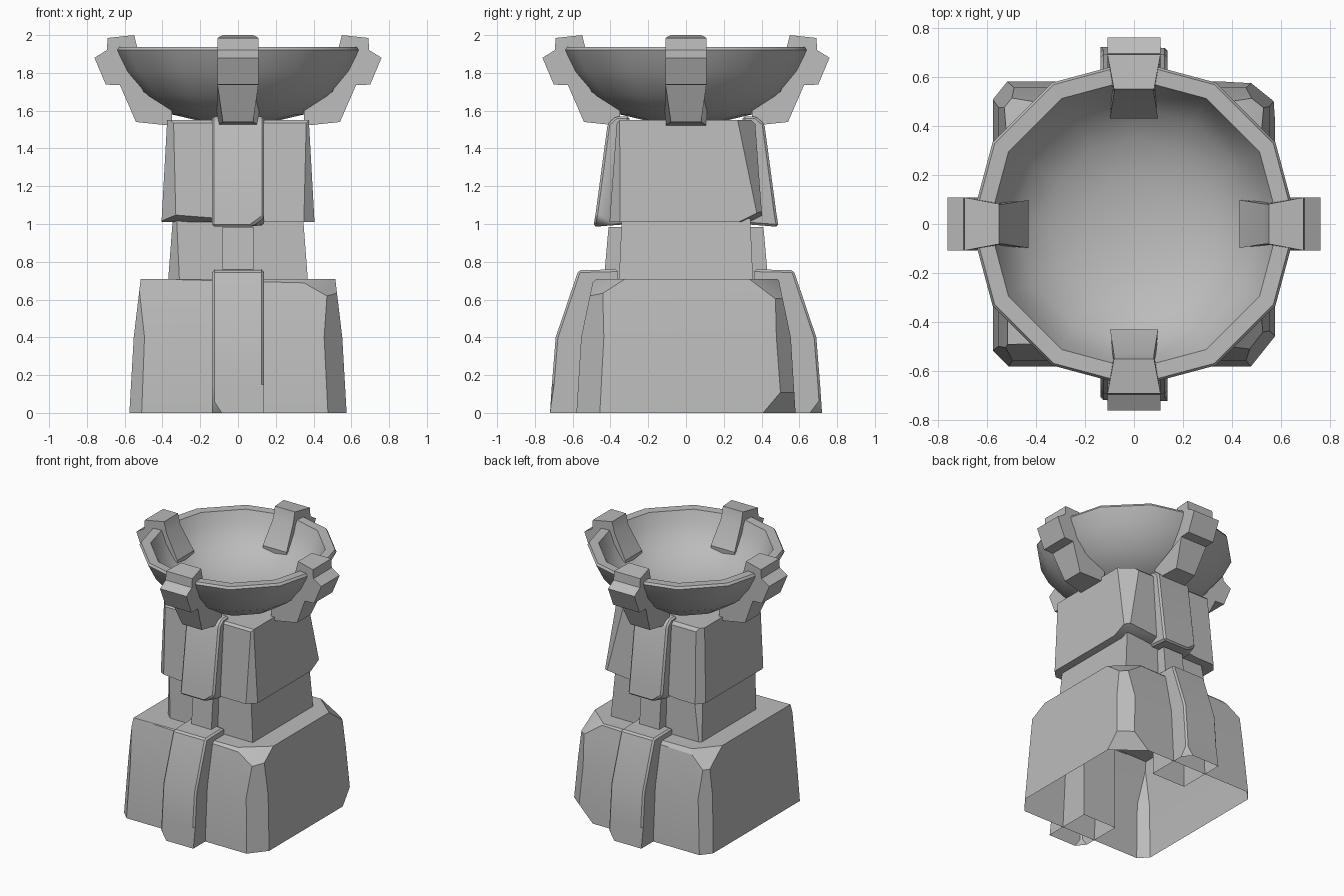
import bpy, bmesh, math
from mathutils import Vector, Matrix

cube = bpy.data.objects.get("Cube")
if cube:
    bpy.data.objects.remove(cube, do_unlink=True)

stone = bpy.data.materials.new("grey stone")
stone.use_nodes = True
GREY = (0.5, 0.5, 0.5, 1)
stone.diffuse_color = GREY
stone.node_tree.nodes["Principled BSDF"].inputs["Base Color"].default_value = GREY


def finish(bm, name, angle=30, turn=0, open_bottom=False):
    """Turn a bmesh into a stone object."""
    if open_bottom:
        low = [f for f in bm.faces if all(v.co.z < 0.001 for v in f.verts)]
        bmesh.ops.delete(bm, geom=low, context='FACES')
    bm.transform(Matrix.Rotation(math.radians(turn), 4, 'Z'))
    mesh = bpy.data.meshes.new(name)
    bm.to_mesh(mesh)
    bm.free()
    mesh.materials.append(stone)
    obj = bpy.data.objects.new(name, mesh)
    bpy.context.collection.objects.link(obj)
    bpy.ops.object.select_all(action='DESELECT')
    obj.select_set(True)
    bpy.context.view_layer.objects.active = obj
    bpy.ops.object.shade_smooth_by_angle(angle=math.radians(angle))
    return obj


def chip(bm, point, normal):
    """Slice off everything beyond a plane and close the cut."""
    cut = bmesh.ops.bisect_plane(bm, geom=bm.verts[:] + bm.edges[:] + bm.faces[:],
                                 plane_co=Vector(point), plane_no=Vector(normal).normalized(),
                                 clear_outer=True)
    edges = [e for e in cut['geom_cut'] if isinstance(e, bmesh.types.BMEdge)]
    bmesh.ops.holes_fill(bm, edges=edges, sides=0)


def block(name, rings, chips=(), open_bottom=False):
    """Stacked rectangles (z, half x, half y) with worn corners."""
    bm = bmesh.new()
    loops = [[bm.verts.new((sx * x, sy * y, z))
              for sx, sy in ((-1, -1), (1, -1), (1, 1), (-1, 1))] for z, x, y in rings]
    for a, b in zip(loops, loops[1:]):
        for i in range(4):
            j = (i + 1) % 4
            bm.faces.new((a[i], a[j], b[j], b[i]))
    bm.faces.new(loops[0][::-1])
    bm.faces.new(loops[-1])
    for point, normal in chips:
        chip(bm, point, normal)
    return finish(bm, name, open_bottom=open_bottom)


def prism(name, profile, width, turn, bevel=0.0, chips=(), open_bottom=False):
    """Side profile (reach, z) given a width that depends on reach; faces -y at turn 0."""
    bm = bmesh.new()
    sides = [[bm.verts.new((s * width(r), -r, z)) for r, z in profile] for s in (-1, 1)]
    bm.faces.new(sides[0])
    bm.faces.new(sides[1][::-1])
    n = len(profile)
    for i in range(n):
        j = (i + 1) % n
        bm.faces.new((sides[0][i], sides[1][i], sides[1][j], sides[0][j]))
    bmesh.ops.recalc_face_normals(bm, faces=bm.faces[:])
    for point, normal in chips:
        chip(bm, point, normal)
    if bevel:
        outer = [e for e in bm.edges if all(v.co.z > 0.001 for v in e.verts)
                 and e.calc_face_angle(0) > 0.6]
        bmesh.ops.bevel(bm, geom=outer, offset=bevel, segments=1, affect='EDGES')
    return finish(bm, name, turn=turn, open_bottom=open_bottom)


# Pedestal blocks
block("base_block", [(0, 0.575, 0.58), (0.4, 0.552, 0.555), (0.71, 0.515, 0.49)], [
    ((0.50, -0.50, 0.4), (1, -0.8, 0.1)),
    ((0.54, 0.50, 0.3), (0.8, 1, 0.12)),
    ((-0.53, -0.53, 0.3), (-1, -1, 0.1)),
    ((-0.52, 0.53, 0.3), (-1, 0.8, 0.12)),
    ((0.45, -0.45, 0.665), (0.5, -0.6, 1)),
    ((-0.46, 0.44, 0.67), (-0.7, 0.6, 1)),
    ((0.48, 0.42, 0.67), (0.6, 0.7, 1)),
    ((0.52, 0.50, 0.06), (0.8, 1, -0.8)),
    ((0, -0.49, 0.70), (0.02, -1, 1)),
    ((0, 0.485, 0.70), (-0.02, 1, 1)),
], open_bottom=True)
block("neck_block", [(0.70, 0.37, 0.355), (1.03, 0.345, 0.34)], [
    ((-0.335, -0.33, 0.85), (-1, -1, 0)),
    ((-0.34, 0.33, 0.9), (-1, 1, 0.2)),
])
block("upper_block", [(1.01, 0.405, 0.405), (1.55, 0.375, 0.365)], [
    ((0.37, 0.345, 1.28), (0.8, 1, 0.25)),
    ((0.37, -0.37, 1.28), (1, -1, 0.05)),
    ((-0.37, -0.35, 1.28), (-1, -1, 0.05)),
    ((-0.36, 0.37, 1.28), (-1, 0.8, 0.1)),
    ((0, 0.39, 1.025), (0.1, 0.5, -1)),
    ((0, -0.39, 1.015), (-0.08, -0.5, -1)),
    ((0, -0.36, 1.54), (0, -1, 1)),
    ((0, 0.355, 1.54), (0, 1, 1)),
])

# Ribs up the front and back
for side, turn in (("front", 0), ("back", 180)):
    prism(side + "_base_rib",
          [(0.36, 0), (0.72, 0), (0.71, 0.15), (0.69, 0.4), (0.57, 0.755), (0.36, 0.76)],
          lambda r: 0.137, turn, 0.012,
          [((-0.12, -0.70, 0.03), (-1, -0.8, -0.6))], True)
    prism(side + "_neck_rib", [(0.3, 0.70), (0.435, 0.70), (0.41, 0.985), (0.3, 0.985)],
          lambda r: 0.082, turn)
    prism(side + "_upper_rib",
          [(0.3, 1.0), (0.49, 0.985), (0.478, 1.06), (0.415, 1.53), (0.37, 1.57), (0.3, 1.57)],
          lambda r: 0.138, turn, 0.012,
          [((0.11, -0.47, 1.01), (0.8, -0.5, -1))])

# Twelve-sided bowl, lathed from its wall section
section = [(0, 1.54), (0.2, 1.545), (0.35, 1.58), (0.5, 1.68), (0.61, 1.81), (0.665, 1.92),
           (0.655, 1.937), (0.59, 1.935), (0.555, 1.85), (0.48, 1.745), (0.35, 1.665),
           (0.2, 1.62), (0, 1.605)]
bm = bmesh.new()
pts = [bm.verts.new((r, 0, z)) for r, z in section]
wall = [bm.edges.new(pair) for pair in zip(pts, pts[1:])]
bmesh.ops.spin(bm, geom=pts + wall, axis=(0, 0, 1), cent=(0, 0, 0),
               angle=math.tau, steps=12, use_duplicate=False)
bmesh.ops.remove_doubles(bm, verts=bm.verts[:], dist=0.0005)
bmesh.ops.recalc_face_normals(bm, faces=bm.faces[:])
finish(bm, "bowl", angle=35)

# Four clamps gripping the rim and running under the bowl
clamp = [(0.35, 1.52), (0.54, 1.54), (0.625, 1.735), (0.70, 1.738), (0.76, 1.88), (0.695, 1.92),
         (0.69, 1.985), (0.55, 2.0), (0.53, 1.92), (0.43, 1.75), (0.435, 1.69), (0.53, 1.78),
         (0.58, 1.88), (0.50, 1.70), (0.35, 1.60)]
for i, side in enumerate(("front", "left", "back", "right")):
    prism(side + "_clamp", clamp,
          lambda r: 0.108 if r > 0.6 else 0.08 + 0.16 * abs(r - 0.54), i * 90)
